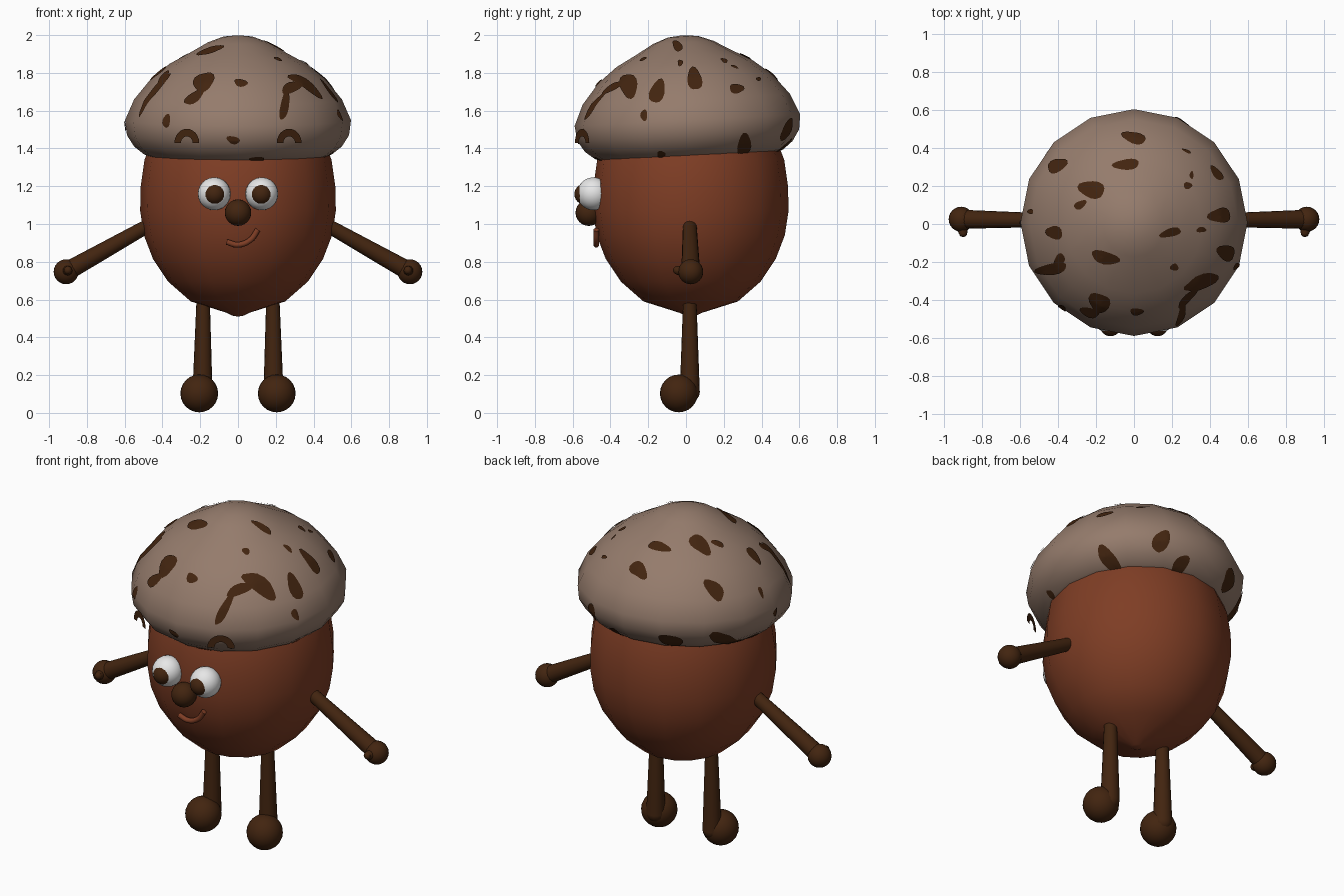
import bpy, bmesh, math, random
from mathutils import Vector, Matrix
from mathutils.bvhtree import BVHTree

random.seed(4)
if "Cube" in bpy.data.objects:
    bpy.data.objects.remove(bpy.data.objects["Cube"])


def material(name, r, g, b):
    mat = bpy.data.materials.new(name)
    mat.use_nodes = True
    mat.diffuse_color = (r, g, b, 1)
    mat.node_tree.nodes["Principled BSDF"].inputs["Base Color"].default_value = (r, g, b, 1)
    return mat


SHELL = material("shell_brown", 0.21, 0.047, 0.018)
CAP = material("cap_taupe", 0.30, 0.20, 0.15)
BARK = material("dark_bark", 0.055, 0.018, 0.005)
WHITE = material("eye_white", 0.8, 0.8, 0.8)
made = []


def finish(name, bm, mat):
    """Turn a bmesh into a named object with one material."""
    mesh = bpy.data.meshes.new(name)
    bm.to_mesh(mesh)
    bm.free()
    mesh.materials.append(mat)
    obj = bpy.data.objects.new(name, mesh)
    bpy.context.collection.objects.link(obj)
    made.append(obj)
    return obj


def lathe(profile, y, sides=16):
    """Spin a (radius, height) profile round a vertical axis at depth y."""
    bm = bmesh.new()
    verts = [bm.verts.new((r, 0, z)) for r, z in profile]
    edges = [bm.edges.new(pair) for pair in zip(verts, verts[1:])]
    bmesh.ops.spin(bm, geom=verts + edges, cent=(0, 0, 0), axis=(0, 0, 1),
                   angle=math.tau, steps=sides, use_duplicate=False)
    bmesh.ops.remove_doubles(bm, verts=bm.verts, dist=1e-4)
    bmesh.ops.recalc_face_normals(bm, faces=bm.faces)
    bmesh.ops.translate(bm, verts=bm.verts, vec=(0, y, 0))
    return bm


def add_ball(bm, centre, radius, segments=24):
    bmesh.ops.create_uvsphere(bm, u_segments=segments, v_segments=segments // 2,
                              radius=radius, matrix=Matrix.Translation(centre))


def ball(name, centre, radius, mat):
    bm = bmesh.new()
    add_ball(bm, centre, radius)
    return finish(name, bm, mat)


def add_limb(bm, start, end, r1, r2):
    """Tapered rod between two points."""
    start, end = Vector(start), Vector(end)
    axis = end - start
    turn = axis.to_track_quat("Z", "Y").to_matrix().to_4x4()
    bmesh.ops.create_cone(bm, cap_ends=True, segments=16, radius1=r1, radius2=r2,
                          depth=axis.length,
                          matrix=Matrix.Translation((start + end) / 2) @ turn)


# Nut body
body = lathe([(0, 0.51), (0.03, 0.515), (0.06, 0.53), (0.25, 0.59), (0.37, 0.695),
              (0.45, 0.815), (0.498, 0.94), (0.518, 1.07), (0.515, 1.2),
              (0.495, 1.34), (0.46, 1.43), (0, 1.45)], 0.025)
finish("nut_body", body, SHELL)

# Cap, tipped slightly forward
cap = lathe([(0, 2.0), (0.08, 1.992), (0.16, 1.962), (0.25, 1.91), (0.36, 1.85),
             (0.46, 1.77), (0.55, 1.66), (0.598, 1.55), (0.588, 1.47),
             (0.55, 1.41), (0.5, 1.37), (0.455, 1.35), (0, 1.38)], 0.01)
cap_middle = Vector((0, 0.01, 1.5))
bmesh.ops.rotate(cap, verts=cap.verts, cent=cap_middle,
                 matrix=Matrix.Rotation(math.radians(3), 3, "X"))
cap_surface = BVHTree.FromBMesh(cap)
finish("nut_cap", cap, CAP)

# Bark spots: thin plates laid on the cap along each projection direction
# Each direction maps (u, v) to a start point and a ray direction
DIRECTIONS = {
    "front": (lambda u, v: Vector((u, -3, v)), Vector((0, 1, 0))),
    "back": (lambda u, v: Vector((u, 3, v)), Vector((0, -1, 0))),
    "right": (lambda u, v: Vector((3, u, v)), Vector((-1, 0, 0))),
    "left": (lambda u, v: Vector((-3, u, v)), Vector((1, 0, 0))),
    "top": (lambda u, v: Vector((u, v, 4)), Vector((0, 0, -1))),
}


def lay_on_cap(place, ray, u, v, du, dv):
    """Drop a point on the cap, drawing it inwards where it would miss."""
    for step in range(10):
        k = 1 - step / 10
        hit = cap_surface.ray_cast(place(u + du * k, v + dv * k), ray)[0]
        if hit:
            break
    else:
        hit = cap_surface.find_nearest(place(u, v))[0]
    return hit + (hit - cap_middle).normalized() * 0.006


def spots(direction, shapes, rings=4, sides=16):
    """Each shape is u, v, half length, half width, tilt in degrees."""
    place, ray = DIRECTIONS[direction]
    bm = bmesh.new()
    for u, v, a, b, tilt in shapes:
        tilt = math.radians(tilt)
        phase = random.uniform(0, math.tau)
        centre = bm.verts.new(lay_on_cap(place, ray, u, v, 0, 0))
        last = None
        for ring in range(1, rings + 1):
            loop = []
            for i in range(sides):
                t = math.tau * i / sides
                size = ring / rings * (1 + 0.1 * math.sin(3 * t + phase))
                p, q = a * size * math.cos(t), b * size * math.sin(t)
                du = p * math.cos(tilt) - q * math.sin(tilt)
                dv = p * math.sin(tilt) + q * math.cos(tilt)
                loop.append(bm.verts.new(lay_on_cap(place, ray, u, v, du, dv)))
            for i in range(sides):
                j = (i + 1) % sides
                if last:
                    bm.faces.new((last[i], loop[i], loop[j], last[j]))
                else:
                    bm.faces.new((centre, loop[i], loop[j]))
            last = loop
    for face in bm.faces:
        if face.normal.length == 0:
            face.normal_update()
        if face.normal.dot(face.calc_center_median() - cap_middle) < 0:
            face.normal_flip()
    finish("cap_spots_" + direction, bm, BARK)


spots("front", [(-.18, 1.75, .06, .045, 35), (-.23, 1.67, .06, .026, 35),
                (.28, 1.72, .055, .028, 20), (.245, 1.63, .085, .022, 80),
                (.015, 1.745, .035, .02, -10), (-.375, 1.545, .036, .02, 80),
                (-.025, 1.445, .035, .02, -15), (.1, 1.345, .04, .012, 0)])
spots("right", [(-.3, 1.73, .065, .046, 100), (-.15, 1.7, .065, .038, 70),
                (-.22, 1.575, .03, .018, 90), (.045, 1.765, .06, .038, 100),
                (.265, 1.715, .038, .025, 0), (.305, 1.42, .06, .035, 80),
                (-.13, 1.37, .022, .018, 0), (.38, 1.765, .013, .01, 0)])
spots("top", [(0, .45, .065, .03, -15), (-.04, .31, .07, .028, 5),
              (-.22, .18, .07, .045, -10), (-.28, .1, .035, .02, 30),
              (-.4, .305, .055, .034, 25), (-.415, -.045, .045, .034, -15),
              (-.54, .065, .016, .013, 0), (-.43, -.235, .085, .03, 10),
              (-.39, -.19, .04, .025, 60), (-.15, -.175, .075, .033, -15),
              (.21, -.225, .022, .018, 0), (.19, -.045, .058, .022, 15),
              (.35, -.03, .026, .014, 5), (.28, .2, .022, .018, 0),
              (.3, .255, .02, .01, 90)])
spots("back", [(.25, 1.5, .06, .04, 100), (.1, 1.41, .045, .04, 90),
               (-.25, 1.45, .055, .05, 0), (-.46, 1.43, .08, .035, 90)])
spots("left", [(.09, 1.385, .045, .025, 15), (0, 1.52, .026, .02, 90)])

# Nose
ball("nose", (0, -0.515, 1.06), 0.07, BARK)

# Mirrored parts
for side, s in (("left", 1), ("right", -1)):
    ball(side + "_eye", (s * 0.126, -0.49, 1.16), 0.087, WHITE)
    ball(side + "_pupil", (s * 0.124, -0.535, 1.158), 0.056, BARK)

    # Arm with hand and thumb
    arm = bmesh.new()
    hand = Vector((s * 0.91, 0.025, 0.747))
    add_limb(arm, (s * 0.46, 0.02, 1.0), hand, 0.036, 0.05)
    add_ball(arm, hand, 0.066)
    add_limb(arm, hand, hand + Vector((-s * 0.01, -0.075, 0.008)), 0.04, 0.022)
    add_ball(arm, hand + Vector((-s * 0.01, -0.072, 0.008)), 0.022, 12)
    finish(side + "_arm", arm, BARK)

    # Leg with rounded heel and ball foot
    leg = bmesh.new()
    add_limb(leg, (s * 0.184, 0.02, 0.66), (s * 0.188, 0.02, 0.11), 0.033, 0.053)
    add_ball(leg, (s * 0.188, 0.02, 0.11), 0.053, 16)
    add_ball(leg, (s * 0.205, -0.038, 0.103), 0.1)
    finish(side + "_leg", leg, BARK)

    # Eyebrow: flat half ring facing outwards
    brow = bmesh.new()
    outer, inner = [], []
    for i in range(13):
        t = math.pi * i / 12
        for ring, radius in ((outer, 0.076), (inner, 0.036)):
            ring.append(brow.verts.new((radius * math.cos(t), 0, radius * math.sin(t))))
    for i in range(12):
        brow.faces.new((outer[i], outer[i + 1], inner[i + 1], inner[i]))
    bmesh.ops.solidify(brow, geom=brow.faces[:], thickness=0.014)
    bmesh.ops.recalc_face_normals(brow, faces=brow.faces)
    obj = finish(side + "_eyebrow", brow, BARK)
    obj.location = (s * 0.271, -0.55, 1.428)
    obj.rotation_euler.z = s * math.radians(30)

# Lopsided smile
curve = bpy.data.curves.new("smile", "CURVE")
curve.dimensions = "3D"
curve.bevel_depth = 0.015
curve.use_fill_caps = True
spline = curve.splines.new("BEZIER")
path = [(-0.06, 0.905), (0, 0.89), (0.065, 0.915), (0.105, 0.97)]
spline.bezier_points.add(len(path) - 1)
for point, (x, z) in zip(spline.bezier_points, path):
    point.co = (x, -0.475, z)
    point.handle_left_type = point.handle_right_type = "AUTO"
curve.materials.append(SHELL)
bpy.context.collection.objects.link(bpy.data.objects.new("smile", curve))

# Smooth shading, keeping hard edges
bpy.ops.object.select_all(action="DESELECT")
for obj in made:
    obj.select_set(True)
bpy.context.view_layer.objects.active = made[0]
bpy.ops.object.shade_smooth_by_angle(angle=math.radians(45))
